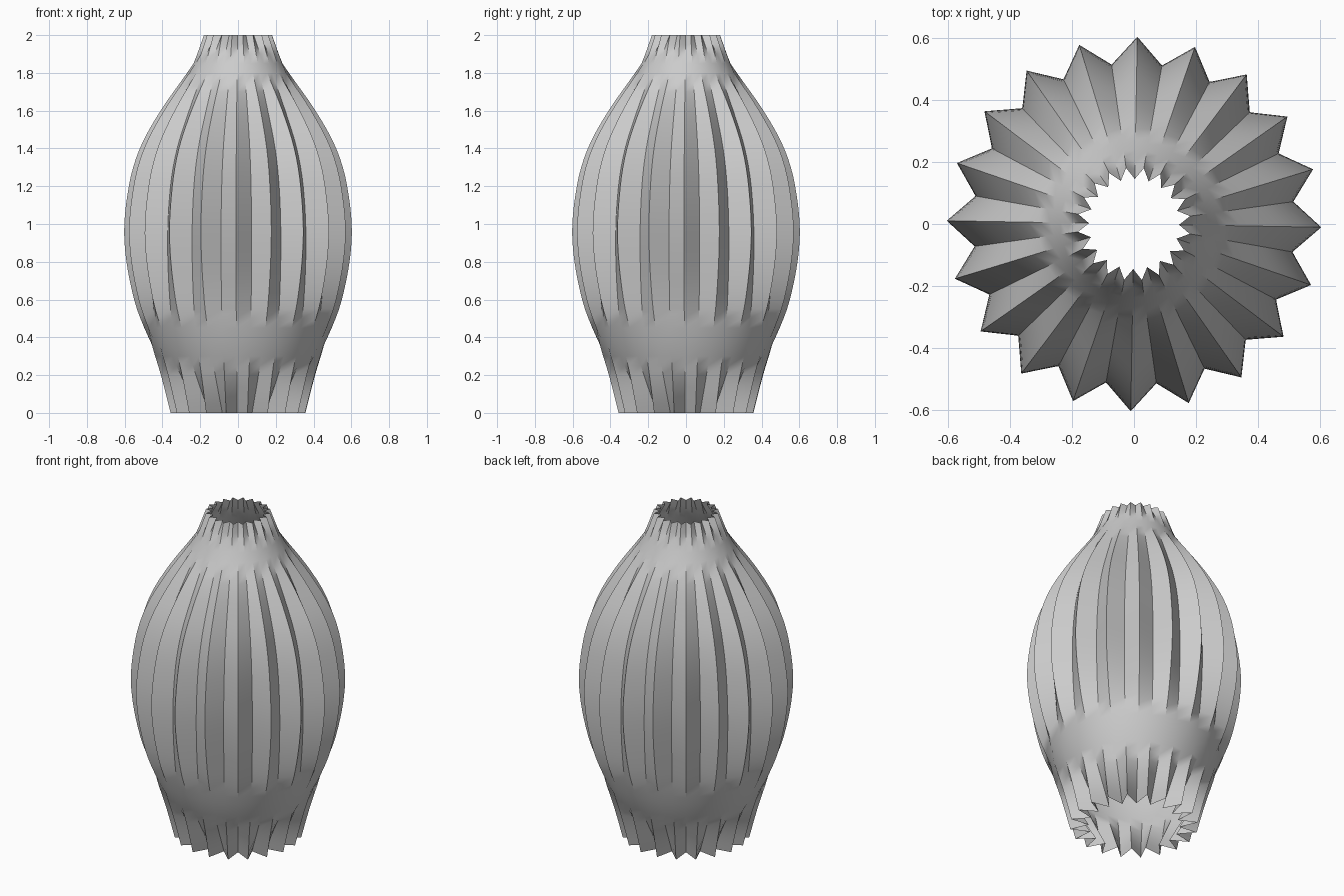
import bpy, bmesh, math

if "Cube" in bpy.data.objects:
    bpy.data.objects.remove(bpy.data.objects["Cube"])

PLEATS = 20
RINGS = 40
OFFSET = math.radians(-1)

# Radius profiles (z, r) of the two alternating fold lines; they swap over near both ends
FOLD_A = [(0, .255), (.2, .37), (.38, .465), (.6, .55), (.92, .602), (1.2, .578),
          (1.4, .52), (1.6, .41), (1.84, .242), (2, .145)]
FOLD_B = [(0, .36), (.2, .412), (.38, .465), (.6, .502), (.92, .518), (1.2, .497),
          (1.4, .448), (1.6, .36), (1.84, .242), (2, .182)]


def radius(points, z):
    """Smooth Hermite interpolation through the profile points."""
    n = len(points)

    def slope(i):
        a, b = points[max(i - 1, 0)], points[min(i + 1, n - 1)]
        return (b[1] - a[1]) / (b[0] - a[0])

    i = next((k for k in range(n - 1) if z <= points[k + 1][0]), n - 2)
    (z0, r0), (z1, r1) = points[i], points[i + 1]
    h = z1 - z0
    t = (z - z0) / h
    return ((2*t**3 - 3*t**2 + 1) * r0 + (t**3 - 2*t**2 + t) * h * slope(i)
            + (3*t**2 - 2*t**3) * r1 + (t**3 - t**2) * h * slope(i + 1))


# Pleated open shell: rings of alternating fold points
bm = bmesh.new()
count = PLEATS * 2
rings = []
for j in range(RINGS + 1):
    z = 2 * j / RINGS
    r = (radius(FOLD_A, z), radius(FOLD_B, z))
    rings.append([bm.verts.new((r[i % 2] * math.cos(OFFSET + math.tau * i / count),
                                r[i % 2] * math.sin(OFFSET + math.tau * i / count), z))
                  for i in range(count)])
for low, high in zip(rings, rings[1:]):
    for i in range(count):
        k = (i + 1) % count
        bm.faces.new((low[i], low[k], high[k], high[i]))

mesh = bpy.data.meshes.new("pleated_shade")
bm.to_mesh(mesh)
bm.free()
shade = bpy.data.objects.new("pleated_shade", mesh)
bpy.context.collection.objects.link(shade)
bpy.context.view_layer.objects.active = shade
shade.select_set(True)
bpy.ops.object.shade_smooth_by_angle(angle=math.radians(30))
